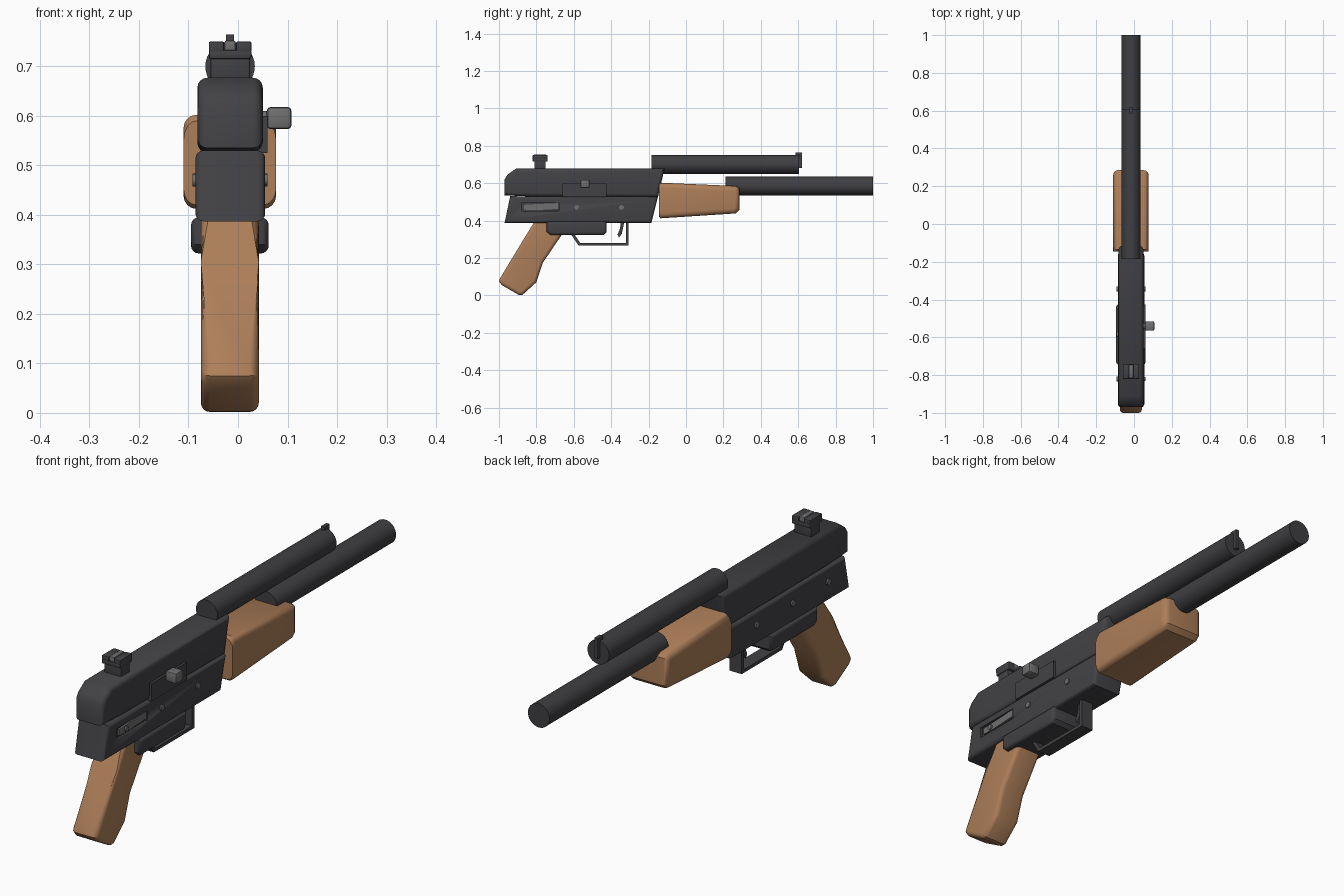
import bpy, bmesh, math
from mathutils import Matrix, Vector

if "Cube" in bpy.data.objects:
    bpy.data.objects.remove(bpy.data.objects["Cube"])

CX = -0.016  # centre line of the model


def material(name, rgb):
    m = bpy.data.materials.new(name)
    m.diffuse_color = (*rgb, 1)
    m.use_nodes = True
    m.node_tree.nodes["Principled BSDF"].inputs["Base Color"].default_value = m.diffuse_color
    return m


METAL = material("dark metal", (0.055, 0.054, 0.060))
BARREL = material("barrel metal", (0.050, 0.050, 0.055))
WOOD = material("wood", (0.42, 0.21, 0.10))
GREY = material("grey steel", (0.16, 0.16, 0.16))


def finish(name, bm, mat, angle=35):
    bmesh.ops.recalc_face_normals(bm, faces=bm.faces[:])
    me = bpy.data.meshes.new(name)
    bm.to_mesh(me)
    bm.free()
    ob = bpy.data.objects.new(name, me)
    bpy.context.collection.objects.link(ob)
    me.materials.append(mat)
    bpy.ops.object.select_all(action='DESELECT')
    ob.select_set(True)
    bpy.context.view_layer.objects.active = ob
    bpy.ops.object.shade_smooth_by_angle(angle=math.radians(angle))
    return ob


def slab(name, profile, x0, x1, mat, bevel=0.0, skip=None, segs=4):
    """Extrude a (y, z) outline from x0 to x1; round the rims of both sides."""
    bm = bmesh.new()
    f = bm.faces.new([bm.verts.new((x0, y, z)) for y, z in profile])
    ext = bmesh.ops.extrude_face_region(bm, geom=[f])
    for v in ext["geom"]:
        if isinstance(v, bmesh.types.BMVert):
            v.co.x = x1
    if bevel:
        rims = [e for e in bm.edges
                if abs(e.verts[0].co.x - e.verts[1].co.x) < 1e-6
                and not (skip and skip((e.verts[0].co + e.verts[1].co) / 2))]
        bmesh.ops.bevel(bm, geom=rims, offset=bevel, segments=segs,
                        profile=0.5, affect='EDGES', clamp_overlap=True)
    return finish(name, bm, mat)


def box(name, x0, x1, y0, y1, z0, z1, mat, bevel=0.0):
    bm = bmesh.new()
    bmesh.ops.create_cube(bm, size=1)
    for v in bm.verts:
        v.co = Vector(((x0 + x1) / 2 + v.co.x * (x1 - x0),
                       (y0 + y1) / 2 + v.co.y * (y1 - y0),
                       (z0 + z1) / 2 + v.co.z * (z1 - z0)))
    if bevel:
        bmesh.ops.bevel(bm, geom=bm.edges[:], offset=bevel, segments=2,
                        profile=0.5, affect='EDGES')
    return finish(name, bm, mat)


def rod(name, centre, radius, length, axis, mat, sides=32):
    bm = bmesh.new()
    rot = Matrix.Rotation(math.pi / 2, 4, 'Y' if axis == 'x' else 'X')
    bmesh.ops.create_cone(bm, cap_ends=True, segments=sides, radius1=radius,
                          radius2=radius, depth=length,
                          matrix=Matrix.Translation(centre) @ rot)
    return finish(name, bm, mat)


# receivers
slab("upper_receiver", [(-0.97, 0.535), (-0.97, 0.62), (-0.955, 0.645), (-0.91, 0.677),
                        (-0.115, 0.677), (-0.15, 0.525), (-0.82, 0.528)],
     -0.082, 0.05, METAL, 0.02)
lower = slab("lower_receiver", [(-0.94, 0.53), (-0.97, 0.387), (-0.185, 0.387), (-0.15, 0.527)],
             -0.086, 0.055, METAL, 0.016)

# recess for the selector lever
cutter = box("selector_cutter", 0.046, 0.08, -0.88, -0.68, 0.45, 0.495, METAL)
cutter.hide_render = True
mod = lower.modifiers.new("recess", 'BOOLEAN')
mod.operation = 'DIFFERENCE'
mod.object = cutter
bpy.context.view_layer.objects.active = lower
bpy.ops.object.modifier_apply(modifier="recess")
bpy.data.objects.remove(cutter)
slab("selector_lever", [(-0.865, 0.458), (-0.865, 0.484), (-0.80, 0.488), (-0.685, 0.493),
                        (-0.685, 0.462), (-0.80, 0.456)], 0.04, 0.054, GREY)
rod("selector_pivot", (0.052, -0.82, 0.471), 0.011, 0.016, 'x', GREY, 16)

# trigger housing
slab("trigger_housing", [(-0.745, 0.395), (-0.745, 0.34), (-0.725, 0.322), (-0.44, 0.322),
                         (-0.425, 0.337), (-0.425, 0.395)], -0.095, 0.062, METAL, 0.016)

# wooden grip and fore-end
slab("grip", [(-0.80, 0.41), (-0.865, 0.305), (-0.995, 0.09), (-1.0, 0.075), (-0.985, 0.055),
              (-0.895, 0.003), (-0.875, 0.002), (-0.80, 0.07), (-0.765, 0.175),
              (-0.66, 0.33), (-0.64, 0.41)], -0.075, 0.042, WOOD, 0.018)
slab("fore_end", [(-0.145, 0.59), (-0.135, 0.602), (0.265, 0.585), (0.285, 0.573),
                  (0.285, 0.457), (0.265, 0.438), (-0.135, 0.412), (-0.145, 0.42)],
     -0.11, 0.077, WOOD, 0.026, skip=lambda c: c.y < -0.143)

# barrels
rod("upper_barrel", (CX, 0.21, 0.70), 0.05, 0.79, 'y', BARREL)
rod("lower_barrel", (CX, 0.605, 0.585), 0.05, 0.79, 'y', BARREL)

# trigger guard and trigger
slab("trigger_guard", [(-0.62, 0.335), (-0.575, 0.267), (-0.307, 0.267), (-0.307, 0.392),
                       (-0.321, 0.392), (-0.321, 0.281), (-0.567, 0.281), (-0.603, 0.335)],
     CX - 0.028, CX + 0.028, METAL)
slab("trigger", [(-0.35, 0.392), (-0.352, 0.36), (-0.366, 0.325), (-0.358, 0.308),
                 (-0.343, 0.33), (-0.33, 0.392)], CX - 0.012, CX + 0.012, METAL)

# bolt plate and handle
box("bolt_plate", 0.04, 0.06, -0.66, -0.425, 0.525, 0.60, METAL)
rod("bolt_stem", (0.06, -0.54, 0.596), 0.014, 0.04, 'x', GREY, 16)
box("bolt_handle", 0.058, 0.108, -0.565, -0.515, 0.573, 0.618, GREY, 0.008)

# receiver pins
for i, y in enumerate((-0.345, -0.585)):
    rod(f"receiver_pin_{i + 1}", (CX, y, 0.47), 0.013, 0.152, 'x', GREY, 16)
rod("receiver_pin_3", (-0.075, -0.82, 0.47), 0.013, 0.034, 'x', GREY, 16)

# rear sight: stem, table, two ears and blade
box("rear_sight_stem", CX - 0.04, CX + 0.04, -0.81, -0.75, 0.665, 0.735, METAL, 0.004)
box("rear_sight_table", CX - 0.043, CX + 0.043, -0.82, -0.74, 0.715, 0.733, METAL, 0.004)
for side, s in (("left", -1), ("right", 1)):
    a, b = sorted((CX + s * 0.012, CX + s * 0.043))
    box("rear_sight_ear_" + side, a, b, -0.82, -0.74, 0.728, 0.75, METAL, 0.003)
box("rear_sight_blade", CX - 0.011, CX + 0.011, -0.815, -0.745, 0.728, 0.752, GREY, 0.003)

# front sight
slab("front_sight", [(0.585, 0.74), (0.585, 0.764), (0.62, 0.764), (0.62, 0.68),
                     (0.60, 0.68), (0.60, 0.74)], CX - 0.008, CX + 0.008, METAL)
